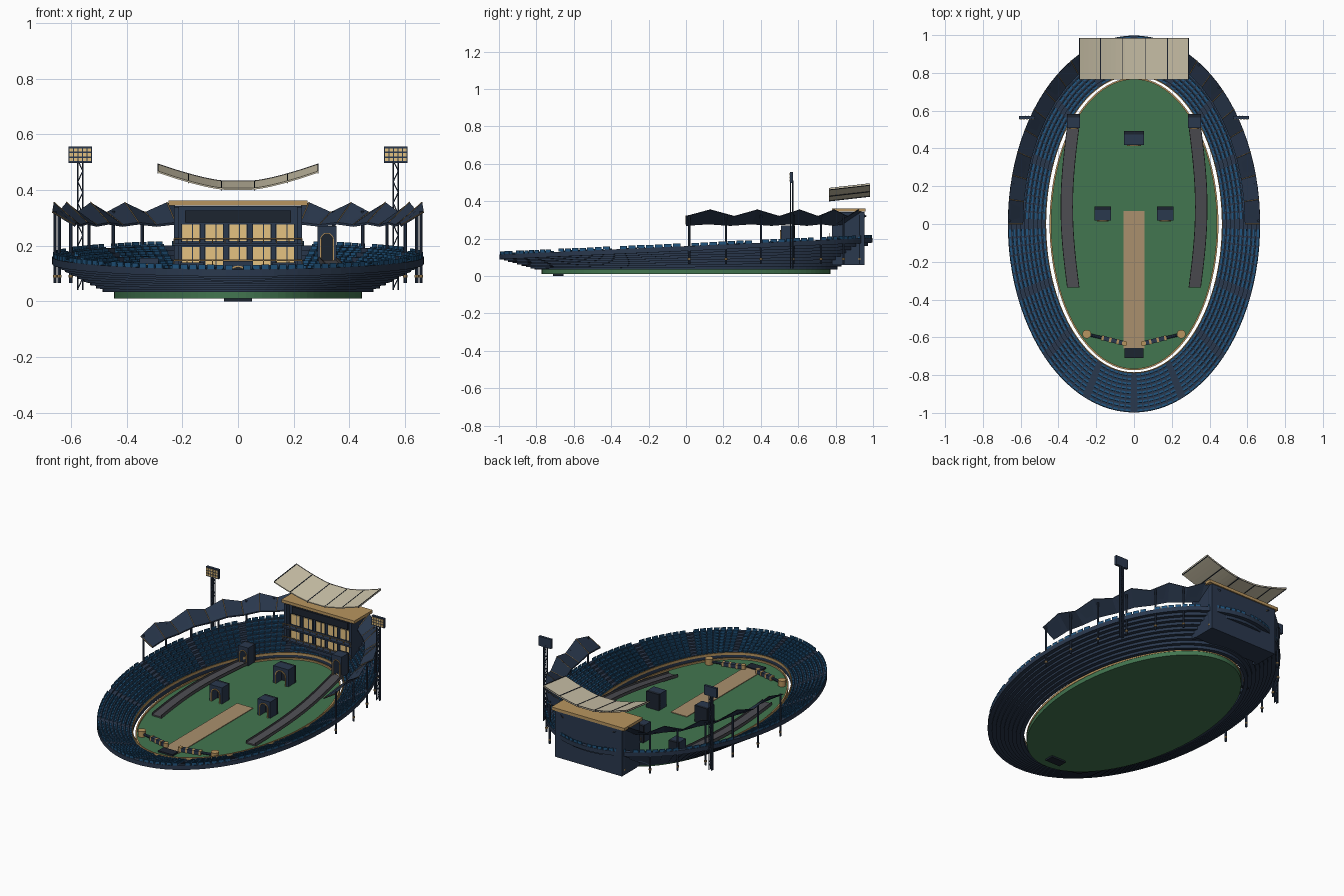
import bpy, bmesh, math
from mathutils import Vector, Matrix

if "Cube" in bpy.data.objects:
    bpy.data.objects.remove(bpy.data.objects["Cube"])

COL = dict(navy=(.023, .04, .076), dark=(.012, .018, .03), seat=(.015, .09, .21), green=(.055, .18, .08),
           pitch=(.4, .28, .155), gold=(.48, .3, .115), sail=(.62, .56, .41), glass=(.78, .54, .22),
           grey=(.075, .075, .085))
MATS = {}
for k, c in COL.items():
    MATS[k] = bpy.data.materials.new(k)
    MATS[k].diffuse_color = (*c, 1)


def finish(bm, name, mat):
    bmesh.ops.recalc_face_normals(bm, faces=bm.faces[:])
    me = bpy.data.meshes.new(name)
    bm.to_mesh(me)
    bm.free()
    ob = bpy.data.objects.new(name, me)
    bpy.context.collection.objects.link(ob)
    me.materials.append(MATS[mat])
    return ob


def boxes(name, mat, items):
    """items: (centre, size, z rotation)"""
    bm = bmesh.new()
    for c, s, r in items:
        m = Matrix.Translation(c) @ Matrix.Rotation(r, 4, 'Z') @ Matrix.Diagonal((*s, 1))
        bmesh.ops.create_cube(bm, size=1, matrix=m)
    return finish(bm, name, mat)


def rods(name, mat, items, seg=8):
    """items: (start, end, start radius, end radius)"""
    bm = bmesh.new()
    for a, b, r1, r2 in items:
        a, b = Vector(a), Vector(b)
        q = (b - a).to_track_quat('Z', 'Y').to_matrix().to_4x4()
        bmesh.ops.create_cone(bm, cap_ends=True, segments=seg, radius1=r1, radius2=r2, depth=(b - a).length,
                              matrix=Matrix.Translation((a + b) / 2) @ q)
    return finish(bm, name, mat)


def loft(name, mat, rings, closed=False):
    """skin rows of closed cross-sections"""
    bm = bmesh.new()
    R = [[bm.verts.new(p) for p in r] for r in rings]
    n, k = len(R), len(R[0])
    for i in range(n if closed else n - 1):
        for j in range(k):
            a, b = R[i], R[(i + 1) % n]
            bm.faces.new((a[j], a[(j + 1) % k], b[(j + 1) % k], b[j]))
    if not closed:
        bm.faces.new(R[0])
        bm.faces.new(R[-1])
    return finish(bm, name, mat)


def bowl(t, a, z=0.0):
    """point on the bowl ellipse; t = 0 inner edge, 1 outer edge"""
    return Vector(((.465 + .203 * t) * math.cos(a), (.785 + .213 * t) * math.sin(a), z))


def height(t, a):
    return .06 + t * (.112 + .05 * math.sin(a))


# Playing field and gold boundary rim
SEG = 96
ANG = [2 * math.pi * i / SEG for i in range(SEG)]
loft("field", 'green', [[(.445 * math.cos(a), .772 * math.sin(a), z) for a in ANG] for z in (.01, .04)])
loft("boundary_rim", 'gold', [[((.445 + d) * math.cos(a), (.772 + d) * math.sin(a), z)
     for d, z in ((-.007, .036), (.002, .036), (.002, .05), (-.007, .05))] for a in ANG], True)
boxes("pitch", 'pitch', [((0, -.295, .041), (.11, .73, .006), 0)])
boxes("drain", 'dark', [((0, -.683, .025), (.1, .055, .05), 0)])

# Stepped seating bowl
N = 9
prof = []
for i in range(N):
    prof += [(i / N, i / N), ((i + 1) / N, i / N)]
lower = [(t, h, -.026) for t, h in reversed(prof)]
prof = [(t, h, 0) for t, h in prof] + lower
loft("seating_bowl", 'navy', [[bowl(t, a, height(h, a) + d) for t, h, d in prof] for a in ANG], True)
loft("front_fence", 'gold', [[bowl(t, a, z) for t, z in ((0, .06), (.025, .06), (.025, .075), (0, .075))]
                             for a in ANG], True)

# Rows of seats with aisles between blocks
seats, backs = [], []
for i in range(N):
    n = 128
    for k in range(n):
        if k % 8 == 0:
            continue
        a = 2 * math.pi * k / n
        t = (i + .55) / N
        p, q = bowl(t, a), bowl(t, a + .01)
        r = math.atan2(q.y - p.y, q.x - p.x)
        w = (bowl(t, a + 2 * math.pi / n) - p).length * .8
        z = height(i / N, a)
        seats.append((p + Vector((0, 0, z + .003)), (w, .011, .006), r))
        p = bowl((i + .82) / N, a)
        backs.append((p + Vector((0, 0, z + .008)), (w, .004, .016), r))
boxes("seats", 'seat', seats)
boxes("seat_backs", 'seat', backs)

# Folded side roofs with seams, posts and post collars
for side, s in (("left", -1), ("right", 1)):
    top, seams = [], []
    for k in range(11):
        a = math.radians(7.5 * k)
        o, n = bowl(1, a, .318 + .035 * (k % 2)), bowl(.6, a, .268 + .008 * (k % 2))
        o.x *= s
        n.x *= s
        d = Vector((0, 0, .008))
        top.append([n, o, o + d * .4, n + d])
        seams.append((n + d, o + d * .5, .0018, .0018))
    loft(side + "_roof", 'navy', top)
    rods(side + "_roof_seams", 'gold', seams, 4)
    posts, collars = [], []
    for k in range(7):
        p = bowl(.95, math.radians(1 + 11.5 * k))
        p.x *= s
        posts.append((p + Vector((0, 0, .065)), p + Vector((0, 0, .325)), .006, .006))
        collars.append((p + Vector((0, 0, .085)), p + Vector((0, 0, .095)), .008, .008))
    rods(side + "_roof_posts", 'navy', posts)
    rods(side + "_post_collars", 'gold', collars)

# Pavilion
boxes("pavilion", 'navy', [((0, .882, .2), (.46, .145, .285), 0)])
boxes("pavilion_roof_slab", 'gold', [((0, .87, .353), (.5, .18, .018), 0)])
boxes("fascia_panel", 'dark', [((0, .806, .305), (.38, .012, .042), 0)])
cols = [-.17, -.085, 0, .085, .17]
boxes("windows", 'glass', [((x, .808, z), (.062, .006, h), 0) for x in cols for z, h in ((.246, .06), (.158, .075))])
boxes("window_mullions", 'navy', [((x + d, .805, z), (.004, .006, h), 0)
      for x in cols for d in (-.033, 0.006, .033) for z, h in ((.246, .064), (.158, .078))])
boxes("balconies", 'navy', [((0, .79, z), (.46, .05, .01), 0) for z in (.203, .125)])
boxes("pavilion_piers", 'navy', [((s * .222, .795, .2), (.018, .03, .28), 0) for s in (-1, 1)])
rails = [((-.23, .768, z), (.23, .768, z), .0025, .0025) for z in (.225, .147)]
rails += [((-.23 + .046 * k, .768, z - .022), (-.23 + .046 * k, .768, z), .002, .002)
          for k in range(11) for z in (.225, .147)]
rods("balcony_rails", 'gold', rails, 6)


# Curved sail canopy with ribs
def sail_z(x):
    u = max(0, (abs(x) - .05) / .24)
    return .401 + .062 * u ** 1.35


def sail_section(x, lo, hi, y0=.765, y1=.985):
    z = sail_z(x)
    return [(x, y0, z + lo), (x, y1, z + .025 + lo), (x, y1, z + .025 + hi), (x, y0, z + hi)]


xs = [-.29 + .58 * i / 24 for i in range(25)]
sail = loft("sail_canopy", 'sail', [sail_section(x, 0, .006) for x in xs])
for i, x in enumerate((-.288, -.178, -.06, .06, .178, .288)):
    loft("sail_rib_%d" % i, 'dark', [sail_section(x + d, -.003, .008) for d in (-.002, .002)])
for y in (.765, .985):
    loft("sail_edge", 'grey', [sail_section(x, -.002 + .0, .008, y - .002, y + .0)[:2] +
         sail_section(x, -.002, .008, y - .002, y)[2:] if y < .8 else
         [(x, y - .002, sail_z(x) + .023), (x, y, sail_z(x) + .023), (x, y, sail_z(x) + .033),
          (x, y - .002, sail_z(x) + .033)] for x in xs]) if y > .8 else None

# Floodlight masts
for side, s in (("left", -1), ("right", 1)):
    c = Vector((s * .567, .565, 0))
    bars = []
    for i in range(12):
        z0, z1 = .045 + .0385 * i, .045 + .0385 * (i + 1)
        for dy in (-.006, .006):
            d = .009 if i % 2 else -.009
            bars.append((c + Vector((d, dy, z0)), c + Vector((-d, dy, z1)), .002, .002))
    for dx in (-.009, .009):
        for dy in (-.006, .006):
            bars.append((c + Vector((dx, dy, .04)), c + Vector((dx, dy, .51)), .003, .003))
    rods(side + "_mast", 'navy', bars, 6)
    boxes(side + "_light_panel", 'navy', [(c + Vector((0, 0, .527)), (.085, .016, .058), 0)])
    boxes(side + "_lamps", 'glass', [(c + Vector((-.032 + .016 * i, -.009, .51 + .017 * j)), (.012, .005, .012), 0)
                                     for i in range(5) for j in range(3)])


# Arched target gates
def arch(name, mat, c, w, h, iw, ih, y0, y1):
    pts = [(-iw, 0)] + [(-iw * math.cos(math.pi * k / 10), ih - iw + iw * math.sin(math.pi * k / 10))
                        for k in range(11)] + [(iw, 0)]
    if h:
        pts += [(w, 0), (w, h), (-w, h), (-w, 0)]
    else:
        g = w - iw
        pts += [(w, 0)] + [(w * math.cos(math.pi * k / 10), ih - iw + w * math.sin(math.pi * k / 10))
                           for k in range(11)] + [(-w, 0)]
    bm = bmesh.new()
    f = bm.faces.new([bm.verts.new((c[0] + x, c[1] + y0, c[2] + z)) for x, z in pts])
    e = bmesh.ops.extrude_face_region(bm, geom=[f])
    bmesh.ops.translate(bm, vec=(0, y1 - y0, 0), verts=[v for v in e['geom'] if isinstance(v, bmesh.types.BMVert)])
    return finish(bm, name, mat)


gates = [("centre", 0, .455, .04, .052, .105), ("left", -.165, .055, .04, .043, .1), ("right", .165, .055, .04, .043, .1),
         ("left_lane", -.32, .545, .045, .034, .11), ("right_lane", .32, .545, .145, .034, .125)]
for nm, x, y, z, w, h in gates:
    c = (x, y, z)
    arch(nm + "_gate", 'navy', c, w, h, w * .6, h * .78, -.037, .02)
    arch(nm + "_gate_trim", 'gold', c, w * .72, 0, w * .6, h * .78, -.042, -.036)
    boxes(nm + "_gate_back", 'dark', [((x, y + .027, z + h / 2), (2 * w, .02, h), 0)])

# Curved lanes: the right one climbs to its gate
for side, s, rise in (("left", -1, .008), ("right", 1, .1)):
    def lane(lo, hi, d0, d1):
        R = []
        for i in range(21):
            u = i / 20
            x = .322 + .034 * math.sin(math.pi * u)
            y, z = -.335 + .85 * u, .046 + rise * u
            R.append([(s * (x + d), y, z + e) for d, e in ((d0, lo), (d1, lo), (d1, hi), (d0, hi))])
        return R
    loft(side + "_lane", 'grey', lane(-.005, .003, -.03, .03))
    loft(side + "_lane_inner_kerb", 'grey', lane(-.005, .014, -.033, -.029))
    loft(side + "_lane_outer_kerb", 'grey', lane(-.005, .014, .029, .033))

# Bat-shaped flippers on gold pivots
for side, s in (("left", -1), ("right", 1)):
    a, b = Vector((s * .25, -.583, .055)), Vector((s * .05, -.632, .055))
    rods(side + "_pivot", 'gold', [((a.x, a.y, .04), (a.x, a.y, .075), .023, .023)], 20)
    rods(side + "_bat_handle", 'navy', [(a, a.lerp(b, .45), .008, .008)])
    r = math.atan2(b.y - a.y, b.x - a.x)
    boxes(side + "_bat_blade", 'navy', [(a.lerp(b, .7), (.115, .024, .022), r)])
    boxes(side + "_bat_bands", 'gold', [(a.lerp(b, u), (.012, .027, .025), r) for u in (.42, .62, .82)])
    rods(side + "_bat_tip", 'gold', [((b.x, b.y, .042), (b.x, b.y, .07), .014, .014)], 16)

for m in bpy.data.materials:
    if m.users and not m.is_grease_pencil:
        m.use_nodes = True
        m.node_tree.nodes["Principled BSDF"].inputs["Base Color"].default_value = m.diffuse_color
